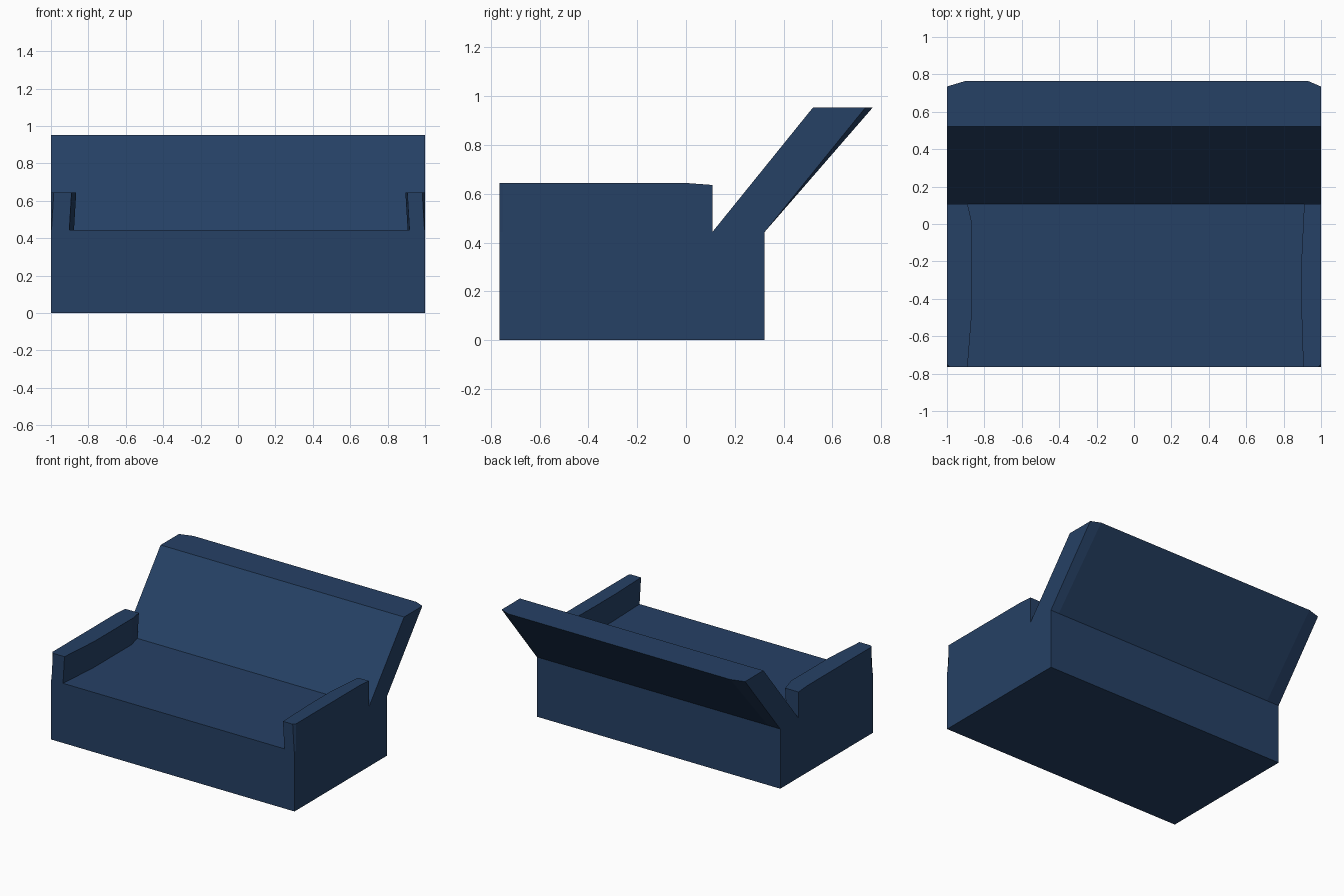
import bpy
import bmesh

if "Cube" in bpy.data.objects:
    bpy.data.objects.remove(bpy.data.objects["Cube"])

fabric = bpy.data.materials.new("navy fabric")
fabric.diffuse_color = (0.019, 0.052, 0.130, 1.0)
fabric.use_nodes = True
fabric.node_tree.nodes["Principled BSDF"].inputs["Base Color"].default_value = fabric.diffuse_color


def loft(name, bottom, top):
    """Closed solid between two matching loops of 3D points."""
    bm = bmesh.new()
    low = [bm.verts.new(p) for p in bottom]
    high = [bm.verts.new(p) for p in top]
    n = len(low)
    bm.faces.new(low[::-1])
    bm.faces.new(high)
    for i in range(n):
        j = (i + 1) % n
        bm.faces.new((low[i], low[j], high[j], high[i]))
    bmesh.ops.recalc_face_normals(bm, faces=bm.faces)
    mesh = bpy.data.meshes.new(name)
    bm.to_mesh(mesh)
    bm.free()
    mesh.materials.append(fabric)
    obj = bpy.data.objects.new(name, mesh)
    bpy.context.collection.objects.link(obj)
    return obj


FRONT, REAR, SEAT, TOP = -0.765, 0.322, 0.443, 0.953

# Seat block
plan = [(-1, FRONT), (1, FRONT), (1, REAR), (-1, REAR)]
loft("seat_base", [(x, y, 0) for x, y in plan], [(x, y, SEAT) for x, y in plan])

# Reclined backrest, rear corners cut off towards the top
low = [(-1, 0.108), (1, 0.108), (1, REAR), (0.93, REAR), (-0.90, REAR), (-1, REAR)]
high = [(-1, 0.52), (1, 0.52), (1, 0.735), (0.93, 0.765), (-0.90, 0.765), (-1, 0.735)]
loft("backrest", [(x, y, SEAT) for x, y in low], [(x, y, TOP) for x, y in high])


# Armrests: slightly bowed inner wall, top dipping a little at the rear
def armrest(name, side, inner):
    plan = [(1.0, 0.108), (1.0, 0.0), (1.0, -0.75), (0.985, FRONT)] + inner
    bottom = [(side * min(x + 0.012, 1), y, SEAT) for x, y in plan]
    top = [(side * x, y, 0.636 if y > 0.05 else 0.644) for x, y in plan]
    loft(name, bottom, top)


armrest("left_armrest", -1, [(0.89, FRONT), (0.865, -0.45), (0.865, 0.0), (0.89, 0.108)])
armrest("right_armrest", 1, [(0.905, FRONT), (0.895, -0.45), (0.895, -0.2), (0.91, 0.108)])
